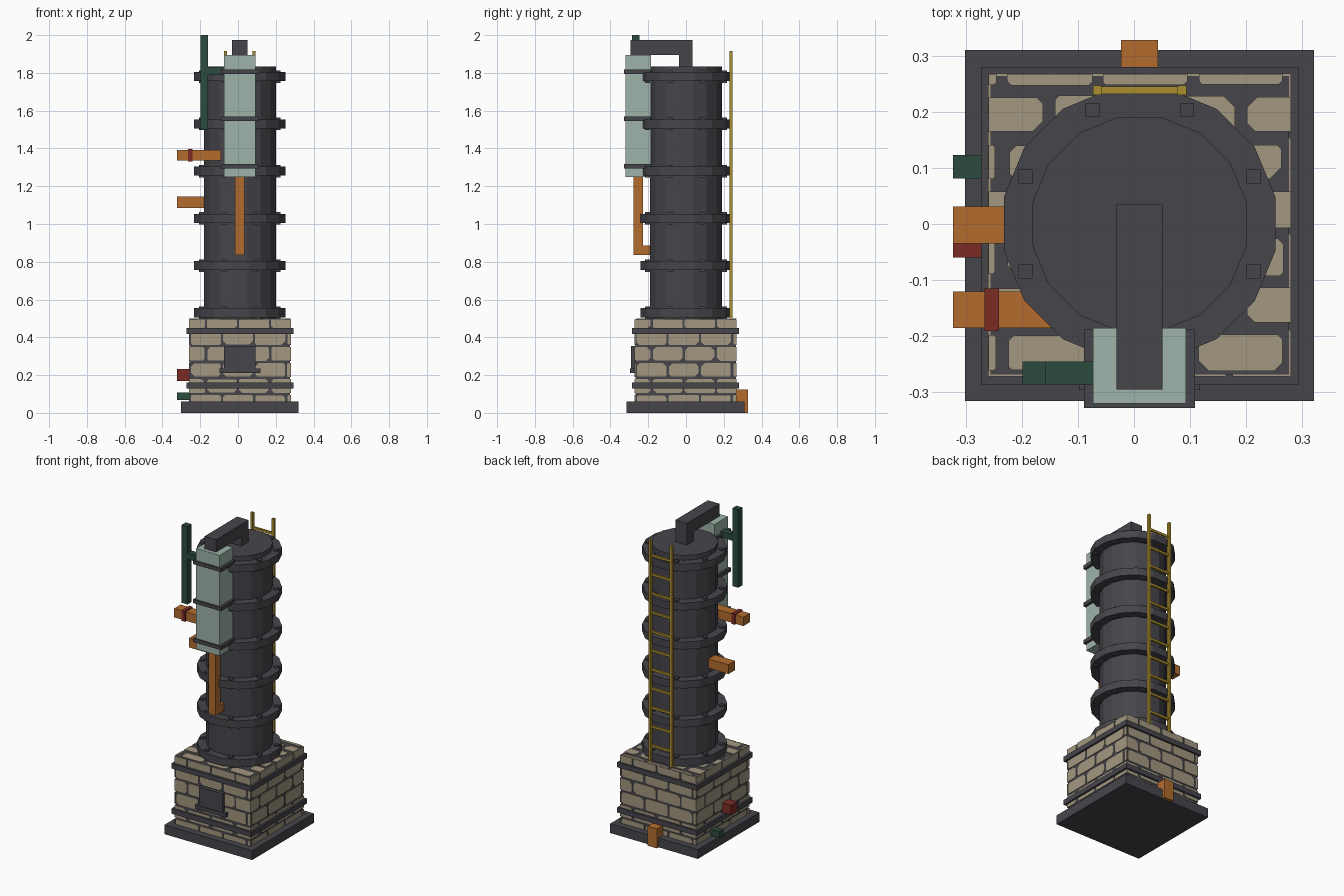
import bpy, bmesh, math, random
from mathutils import Matrix, Vector

random.seed(4)
if "Cube" in bpy.data.objects:
    bpy.data.objects.remove(bpy.data.objects["Cube"])

CX = 0.01       # axis of the tower
HALF = 0.266    # half width of the mortar core


def material(name, rgb):
    lin = [((c / 255 + 0.055) / 1.055) ** 2.4 for c in rgb] + [1]
    m = bpy.data.materials.new(name)
    m.use_nodes = True
    m.diffuse_color = lin
    m.node_tree.nodes["Principled BSDF"].inputs["Base Color"].default_value = lin
    return m


IRON = material("dark iron", (70, 69, 75))
STONE = material("tan stone", (162, 151, 128))
MINT = material("pale mint", (158, 180, 169))
ORANGE = material("burnt orange", (178, 108, 47))
YELLOW = material("ladder yellow", (172, 142, 46))
RED = material("deep red", (124, 43, 36))
GREEN = material("dark green", (43, 75, 62))


def finish(name, bm, mat):
    bmesh.ops.recalc_face_normals(bm, faces=bm.faces)
    mesh = bpy.data.meshes.new(name)
    bm.to_mesh(mesh)
    bm.free()
    mesh.materials.append(mat)
    obj = bpy.data.objects.new(name, mesh)
    bpy.context.collection.objects.link(obj)
    return obj


def add_box(bm, xs, ys, zs):
    spans = (xs, ys, zs)
    mid = Vector([(a + b) / 2 for a, b in spans])
    size = Vector([b - a for a, b in spans])
    bmesh.ops.create_cube(bm, size=1, matrix=Matrix.Translation(mid) @ Matrix.Diagonal(size).to_4x4())


def boxes(name, mat, *parts):
    bm = bmesh.new()
    for p in parts:
        add_box(bm, *p)
    return finish(name, bm, mat)


def around(c, h):
    return (c - h, c + h)


def add_drum(bm, apothem, z0, z1, sides=16):
    r = apothem / math.cos(math.pi / sides)
    m = Matrix.Translation((CX, 0, (z0 + z1) / 2)) @ Matrix.Rotation(math.pi / sides, 4, "Z")
    bmesh.ops.create_cone(bm, cap_ends=True, segments=sides, radius1=r, radius2=r,
                          depth=z1 - z0, matrix=m)


# Plinth, mortar core and iron straps
boxes("base_plate", IRON, (around(CX, 0.311), (-0.315, 0.31), (0, 0.06)))
boxes("mortar_core", IRON, (around(CX, HALF), around(-0.002, HALF), (0.06, 0.496)))
for label, z in (("lower", 0.144), ("upper", 0.434)):
    boxes(label + "_strap", IRON, (around(CX, 0.283), around(-0.003, 0.283), around(z, 0.016)))


def add_stone(bm, m, u, v, ulim, vlim, gap):
    """One thin stone with cut corners, clipped to its wall."""
    us = [max(u[0] + gap / 2, ulim[0]), min(u[1] - gap / 2, ulim[1])]
    vs = [max(v[0] + gap / 2, vlim[0]), min(v[1] - gap / 2, vlim[1])]
    if us[1] - us[0] < 0.01 or vs[1] - vs[0] < 0.01:
        return
    pts = []
    for i, j in ((0, 0), (1, 0), (1, 1), (0, 1)):
        clipped = us[i] == ulim[i] or vs[j] == vlim[j]
        c = 0 if clipped else random.uniform(0.004, 0.02)
        c = min(c, (us[1] - us[0]) / 3, (vs[1] - vs[0]) / 3)
        along = Vector((us[i] + (c if i == 0 else -c), vs[j], 0))
        up = Vector((us[i], vs[j] + (c if j == 0 else -c), 0))
        if c == 0:
            pts.append(along)
        else:
            pts += [up, along] if i == j else [along, up]
    low = [bm.verts.new(m @ p) for p in pts]
    top = [bm.verts.new(m @ (p + Vector((0, 0, 0.004)))) for p in pts]
    bm.faces.new(low[::-1])
    bm.faces.new(top)
    for k in range(len(pts)):
        n = (k + 1) % len(pts)
        bm.faces.new((low[k], low[n], top[n], top[k]))


def stone_wall(name, m, vlim, v_start, shift, gap):
    """Courses of stones in a half-step bond."""
    bm = bmesh.new()
    pitch, length = 0.085, 0.17
    ulim = (-HALF - 0.0035, HALF + 0.0035)
    row = 0
    while v_start + row * pitch < vlim[1]:
        v = v_start + row * pitch
        offset = shift + (length / 2 if row % 2 else 0)
        for k in range(-3, 3):
            u = offset + k * length
            add_stone(bm, m, (u, u + length), (v, v + pitch), ulim, vlim,
                      gap * random.uniform(0.8, 1.25))
        row += 1
    finish(name, bm, STONE)


centre = Matrix.Translation((CX, -0.002, 0))
for k, side in enumerate(("front", "left", "back", "right")):
    m = (centre @ Matrix.Rotation(k * math.pi / 2, 4, "Z")
         @ Matrix.Translation((0, -HALF, 0)) @ Matrix.Rotation(math.pi / 2, 4, "X"))
    stone_wall(side + "_stones", m, (0.06, 0.4955), 0.015, 0.075, 0.012)
stone_wall("top_stones", centre @ Matrix.Translation((0, 0, 0.496)),
           (-HALF - 0.0035, HALF + 0.0035), -0.27, 0.095, 0.022)

# Furnace door and sill
boxes("furnace_door", IRON,
      (around(CX, 0.083), (-0.292, -0.26), (0.22, 0.355)),
      (around(CX, 0.108), (-0.296, -0.26), (0.21, 0.235)))

# Tower drum with bolted flanges
bm = bmesh.new()
add_drum(bm, 0.191, 0.49, 1.835)
finish("tower_drum", bm, IRON)
for i in range(6):
    z = 0.53 + 0.25 * i
    bm = bmesh.new()
    add_drum(bm, 0.242, z - 0.024, z + 0.024)
    for k in range(8):
        a = math.pi * (k + 0.5) / 4
        add_box(bm, around(CX + 0.22 * math.cos(a), 0.0125),
                around(0.22 * math.sin(a), 0.0125), around(z, 0.033))
    finish(f"flange_{i + 1}", bm, IRON)

# Front tank, its straps and the pipe over the top
boxes("front_tank", MINT, (around(CX, 0.083), (-0.32, -0.185), (1.25, 1.895)))
for i in range(3):
    boxes(f"tank_strap_{i + 1}", IRON,
          (around(CX, 0.099), (-0.328, -0.188), around(1.306 + 0.25 * i, 0.012)))
boxes("crossover_pipe", IRON,
      (around(CX, 0.041), (-0.295, 0.035), (1.895, 1.975)),
      (around(CX, 0.041), (-0.037, 0.035), (1.83, 1.93)))
boxes("tank_drain_pipe", ORANGE,
      (around(CX, 0.025), (-0.277, -0.228), (0.835, 1.25)),
      (around(CX, 0.025), (-0.277, -0.185), (0.835, 0.885)))

# Vent beside the tank
boxes("vent_pipe", GREEN,
      ((-0.199, -0.158), (-0.286, -0.245), (1.5, 2.0)),
      ((-0.17, -0.07), (-0.286, -0.245), (1.79, 1.83)))

# Side and back outlets
boxes("upper_outlet", ORANGE, ((-0.323, -0.09), (-0.185, -0.12), (1.335, 1.392)))
boxes("outlet_collar", RED, ((-0.266, -0.241), (-0.191, -0.115), (1.33, 1.398)))
boxes("lower_outlet", ORANGE, ((-0.323, -0.17), (-0.035, 0.031), (1.085, 1.145)))
boxes("red_socket", RED, ((-0.323, -0.25), (-0.06, 0.003), (0.17, 0.232)))
boxes("green_socket", GREEN, ((-0.323, -0.25), (0.081, 0.123), (0.068, 0.108)))
boxes("back_outlet", ORANGE, (around(CX, 0.033), (0.26, 0.328), (0, 0.125)))

# Ladder on the back
rails = [(around(CX + s * 0.0755, 0.008), (0.23, 0.247), (0.5, 1.917)) for s in (-1, 1)]
rungs = [(around(CX, 0.075), (0.232, 0.245), around(0.6 + 0.122 * i, 0.007)) for i in range(11)]
boxes("ladder", YELLOW, *rails, *rungs)
